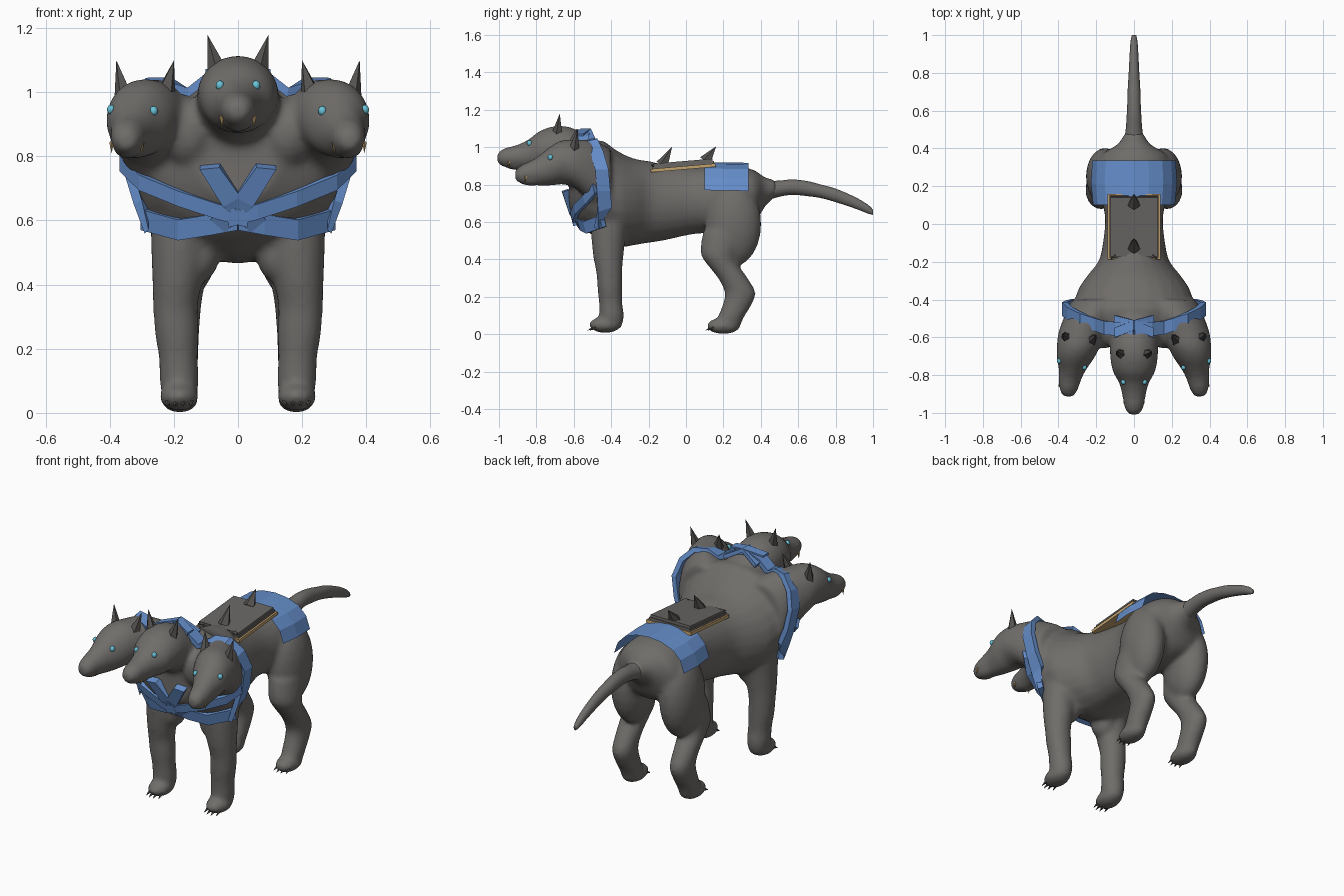
import bpy, bmesh, math
from mathutils import Vector, Matrix

if "Cube" in bpy.data.objects:
    bpy.data.objects.remove(bpy.data.objects["Cube"])


def material(name, rgb):
    m = bpy.data.materials.new(name)
    m.diffuse_color = (*rgb, 1)
    m.use_nodes = True
    m.node_tree.nodes["Principled BSDF"].inputs["Base Color"].default_value = m.diffuse_color
    return m


FUR = material("grey fur", (0.16, 0.152, 0.143))
HORN = material("dark horn", (0.09, 0.085, 0.08))
SLATE = material("slate cover", (0.138, 0.133, 0.127))
BLUE = material("blue cloth", (0.13, 0.27, 0.59))
TAN = material("tan trim", (0.54, 0.36, 0.16))
EYE = material("pale blue eye", (0.14, 0.54, 0.68))


def finish(bm, name, mat, smooth=False):
    bmesh.ops.recalc_face_normals(bm, faces=bm.faces)
    me = bpy.data.meshes.new(name)
    bm.to_mesh(me)
    bm.free()
    me.materials.append(mat)
    me.polygons.foreach_set("use_smooth", [smooth] * len(me.polygons))
    ob = bpy.data.objects.new(name, me)
    bpy.context.collection.objects.link(ob)
    return ob


def catmull(pts, n=4):
    """Smooth interpolation of station tuples."""
    v = [pts[0]] + list(pts) + [pts[-1]]
    out = []
    for a, b, c, d in zip(v, v[1:], v[2:], v[3:]):
        for k in range(n):
            t = k / n
            out.append([0.5 * (2*q + (r-p)*t + (2*p-5*q+4*r-s)*t*t + (3*q-p-3*r+s)*t**3)
                        for p, q, r, s in zip(a, b, c, d)])
    return out + [list(pts[-1])]


def loft(bm, stations, axis, sx=1, seg=24):
    """Elliptical sections (x, y, z, r1, r2), square to the y or z axis."""
    rings = []
    for x, y, z, r1, r2 in catmull(stations):
        ring = []
        for i in range(seg):
            a = 2 * math.pi * i / seg
            u, w = r1 * math.cos(a), r2 * math.sin(a)
            off = (u, 0, w) if axis == "y" else (u, w, 0)
            ring.append(bm.verts.new((sx * (x + off[0]), y + off[1], z + off[2])))
        rings.append(ring)
    for a, b in zip(rings, rings[1:]):
        for i in range(seg):
            j = (i + 1) % seg
            bm.faces.new((a[i], a[j], b[j], b[i]))
    bm.faces.new(rings[0])
    bm.faces.new(rings[-1])


def ball(bm, c, r):
    mat = Matrix.Translation(c) @ Matrix.Diagonal((*r, 1))
    bmesh.ops.create_uvsphere(bm, u_segments=20, v_segments=12, radius=1, matrix=mat)


def spike(bm, base, tip, r, seg=5):
    base, tip = Vector(base), Vector(tip)
    d = tip - base
    rot = d.to_track_quat("Z", "Y").to_matrix().to_4x4()
    bmesh.ops.create_cone(bm, cap_ends=True, segments=seg, radius1=r, radius2=0.0005,
                          depth=d.length, matrix=Matrix.Translation((base + tip) / 2) @ rot)


def strap(bm, pts, widths, thick=0.022):
    """Flat band along pts; widths holds each point's half-width vector."""
    pts, widths = [Vector(p) for p in pts], [Vector(w) for w in widths]
    rings = []
    for i, (p, w) in enumerate(zip(pts, widths)):
        t = pts[min(i + 1, len(pts) - 1)] - pts[max(i - 1, 0)]
        n = t.cross(w).normalized() * thick / 2
        rings.append([bm.verts.new(p + q) for q in (w + n, w - n, -w - n, -w + n)])
    for a, b in zip(rings, rings[1:]):
        for i in range(4):
            j = (i + 1) % 4
            bm.faces.new((a[i], a[j], b[j], b[i]))
    bm.faces.new(rings[0])
    bm.faces.new(rings[-1])


def flip(p, s):
    return (p[0] * s, p[1], p[2])


# --- Body: torso, three necks and heads, four legs fused into one skin ---
TORSO = [(0, -0.625, .80, .13, .14), (0, -.55, .79, .27, .222), (0, -.45, .765, .328, .27),
         (0, -.40, .74, .312, .262), (0, -.34, .715, .293, .25), (0, -.27, .707, .245, .23),
         (0, -.20, .707, .19, .219), (0, -.12, .705, .168, .205), (0, .02, .713, .153, .182),
         (0, .12, .718, .17, .178), (0, .25, .72, .20, .182), (0, .36, .73, .18, .15),
         (0, .42, .76, .09, .08), (0, .48, .78, .05, .045)]
MID_HEAD = [(0, -.40, .83, .14, .17), (0, -.52, .90, .14, .16), (0, -.62, .965, .13, .142),
            (0, -.70, .99, .127, .123), (0, -.78, .98, .113, .108), (0, -.84, .96, .08, .083),
            (0, -.90, .948, .064, .066), (0, -.96, .945, .054, .053), (0, -.99, .943, .042, .043),
            (0, -1.009, .942, .024, .024)]
SIDE_HEAD = [(.18, -.40, .80, .15, .19), (.235, -.49, .86, .135, .175), (.275, -.58, .905, .127, .135),
             (.295, -.65, .92, .114, .12), (.31, -.71, .905, .10, .11), (.325, -.77, .88, .073, .088),
             (.338, -.82, .865, .061, .068), (.345, -.87, .857, .051, .054), (.347, -.896, .852, .04, .042),
             (.347, -.914, .85, .024, .025)]
FORELEG = [(.17, -.40, .72, .09, .10), (.18, -.41, .60, .092, .097), (.183, -.415, .50, .088, .09),
           (.19, -.415, .40, .077, .079), (.195, -.41, .33, .07, .07), (.191, -.407, .25, .069, .067),
           (.186, -.403, .17, .061, .063), (.183, -.398, .10, .062, .066), (.183, -.40, .04, .05, .06)]
HINDLEG = [(.165, .22, .55, .085, .13), (.175, .18, .44, .082, .103), (.18, .188, .385, .074, .085),
           (.182, .25, .30, .065, .08), (.182, .29, .22, .06, .083), (.182, .27, .15, .058, .077),
           (.182, .24, .09, .057, .07), (.182, .23, .04, .045, .06)]
bm = bmesh.new()
loft(bm, TORSO, "y")
loft(bm, MID_HEAD, "y")
ball(bm, (0, -.90, .902), (.044, .07, .026))
for s in (1, -1):
    loft(bm, SIDE_HEAD, "y", s)
    ball(bm, (s * .344, -.83, .818), (.042, .06, .026))
    ball(bm, (s * .155, -.55, .87), (.09, .11, .115))
    loft(bm, FORELEG, "z", s)
    loft(bm, HINDLEG, "z", s)
    ball(bm, (s * .153, .252, .59), (.102, .152, .23))
    ball(bm, (s * .183, -.432, .05), (.062, .088, .044))
    ball(bm, (s * .182, .20, .044), (.06, .092, .044))
    ball(bm, (s * .122, -.405, .495), (.065, .075, .09))
body = finish(bm, "body", FUR, True)
mod = body.modifiers.new("fuse", "REMESH")
mod.mode, mod.voxel_size, mod.use_smooth_shade = "VOXEL", 0.012, True
mod = body.modifiers.new("soften", "SMOOTH")
mod.factor, mod.iterations = 0.5, 12
fused = bpy.data.meshes.new_from_object(body.evaluated_get(bpy.context.evaluated_depsgraph_get()))
body.modifiers.clear()
body.data = fused
if not fused.materials:
    fused.materials.append(FUR)
bpy.context.view_layer.update()

# --- Tail ---
bm = bmesh.new()
loft(bm, [(0, .38, .76, .075, .075), (0, .44, .768, .055, .053), (0, .50, .778, .044, .043),
          (0, .57, .786, .039, .041), (0, .65, .778, .035, .04), (0, .72, .764, .033, .036),
          (0, .80, .742, .028, .036), (0, .90, .704, .023, .031), (0, .97, .67, .018, .024),
          (0, 1.0, .652, .011, .014)], "y")
finish(bm, "tail", FUR, True)

# --- Eyes, set onto the skin ---
bm = bmesh.new()
for s in (1, -1):
    for p in ((.06, -.84, 1.025), (.265, -.757, .94), (.387, -.722, .942)):
        hit = body.closest_point_on_mesh(Vector(flip(p, s)))[1]
        ball(bm, hit, (.013, .014, .015))
finish(bm, "eyes", EYE, True)

# --- Ears ---
bm = bmesh.new()
for s in (1, -1):
    for b, t in (((.065, -.688, 1.07), (.095, -.675, 1.178)),
                 ((.225, -.615, 1.0), (.2, -.585, 1.098)),
                 ((.355, -.60, .985), (.379, -.58, 1.098))):
        spike(bm, flip(b, s), flip(t, s), .031)
finish(bm, "ears", HORN)

# --- Fangs ---
bm = bmesh.new()
for s in (1, -1):
    for x, y, z in ((.05, -.945, .925), (.394, -.855, .845), (.30, -.855, .845)):
        spike(bm, (s * x, y, z), (s * x, y - .004, z - .034), .008)
finish(bm, "fangs", TAN)

# --- Claws ---
bm = bmesh.new()
for s in (1, -1):
    for y in (-.49, .14):
        for k in (-1.5, -.5, .5, 1.5):
            x, back = s * .183 + k * .023, .012 * (abs(k) - .5)
            spike(bm, (x, y + back, .036), (x + k * .003, y - .036 + back, .02), .01)
finish(bm, "claws", HORN)

# --- Collar band over the necks and down the shoulders ---
bm = bmesh.new()
for s in (1, -1):
    pts = [(0, -.55, 1.08), (.09, -.555, 1.05), (.155, -.55, 1.0), (.21, -.53, 1.025),
           (.28, -.505, 1.025), (.34, -.475, .965), (.367, -.45, .88), (.347, -.44, .77),
           (.313, -.435, .67), (.285, -.46, .60)]
    wid = [(0, .036, 0)] * 3 + [(0, .034, .008)] * 3 + [(0, .036, 0)] * 2 + [(0, .037, .012), (0, .02, .035)]
    strap(bm, [flip(p, s) for p in pts], [flip(w, s) for w in wid], .028)
    strap(bm, [(-s * .10, -.575, 1.06), (0, -.535, 1.09), (s * .10, -.51, 1.035)], [(0, .026, 0)] * 3)
finish(bm, "collar", BLUE)

# --- Chest straps and the crossed front ---
bm = bmesh.new()
for s in (1, -1):
    low = [(.295, -.445, .605), (.18, -.53, .573), (.08, -.56, .59), (0, -.57, .605)]
    strap(bm, [flip(p, s) for p in low], [(0, -.008, .032)] * 4, .03)
    high = [(.36, -.485, .78), (.30, -.535, .72), (.18, -.585, .67), (.06, -.60, .63), (-.03, -.595, .605)]
    strap(bm, [flip(p, s) for p in high], [(0, -.006, .024)] * 5, .028)
    cross = [(s * .088, -.645, .768), (s * .02, -.612, .665), (-s * .06, -.56, .59)]
    strap(bm, cross, [(s * .031, .002, -.003), (s * .028, .005, -.015), (s * .024, .005, -.02)], .038)
finish(bm, "chest_straps", BLUE)

# --- Cloth arched over the hips ---
bm = bmesh.new()
half = [(.228, .766), (.203, .835), (.155, .882), (.08, .908)]
arch = half + [(0, .916)] + [(-x, z) for x, z in reversed(half)]
rows = [[bm.verts.new((x * k, y, z + dz)) for x, z in arch]
        for y, k, dz in ((.10, .95, .004), (.215, 1, .002), (.335, .97, 0))]
for a, b in zip(rows, rows[1:]):
    for i in range(len(arch) - 1):
        bm.faces.new((a[i], a[i + 1], b[i + 1], b[i]))
bmesh.ops.solidify(bm, geom=bm.faces[:], thickness=.012)
finish(bm, "hip_cloth", BLUE)


# --- Back plate: tan tray with two stacked covers ---
def slab(name, size, z, mat):
    bm = bmesh.new()
    m = Matrix.Translation((0, -.015, z)) @ Matrix.Rotation(.085, 4, "X") @ Matrix.Diagonal((*size, 1))
    bmesh.ops.create_cube(bm, size=1, matrix=m)
    finish(bm, name, mat)


slab("back_tray", (.282, .348, .018), .889, TAN)
slab("lower_cover", (.262, .33, .014), .904, SLATE)
slab("upper_cover", (.25, .315, .014), .918, SLATE)

# --- Back spikes ---
bm = bmesh.new()
spike(bm, (0, -.125, .905), (0, -.075, 1.0), .036)
spike(bm, (0, .105, .925), (0, .16, 1.003), .036)
for s in (1, -1):
    spike(bm, (s * .10, -.165, .90), (s * .125, -.187, .905), .016)
finish(bm, "back_spikes", HORN)
